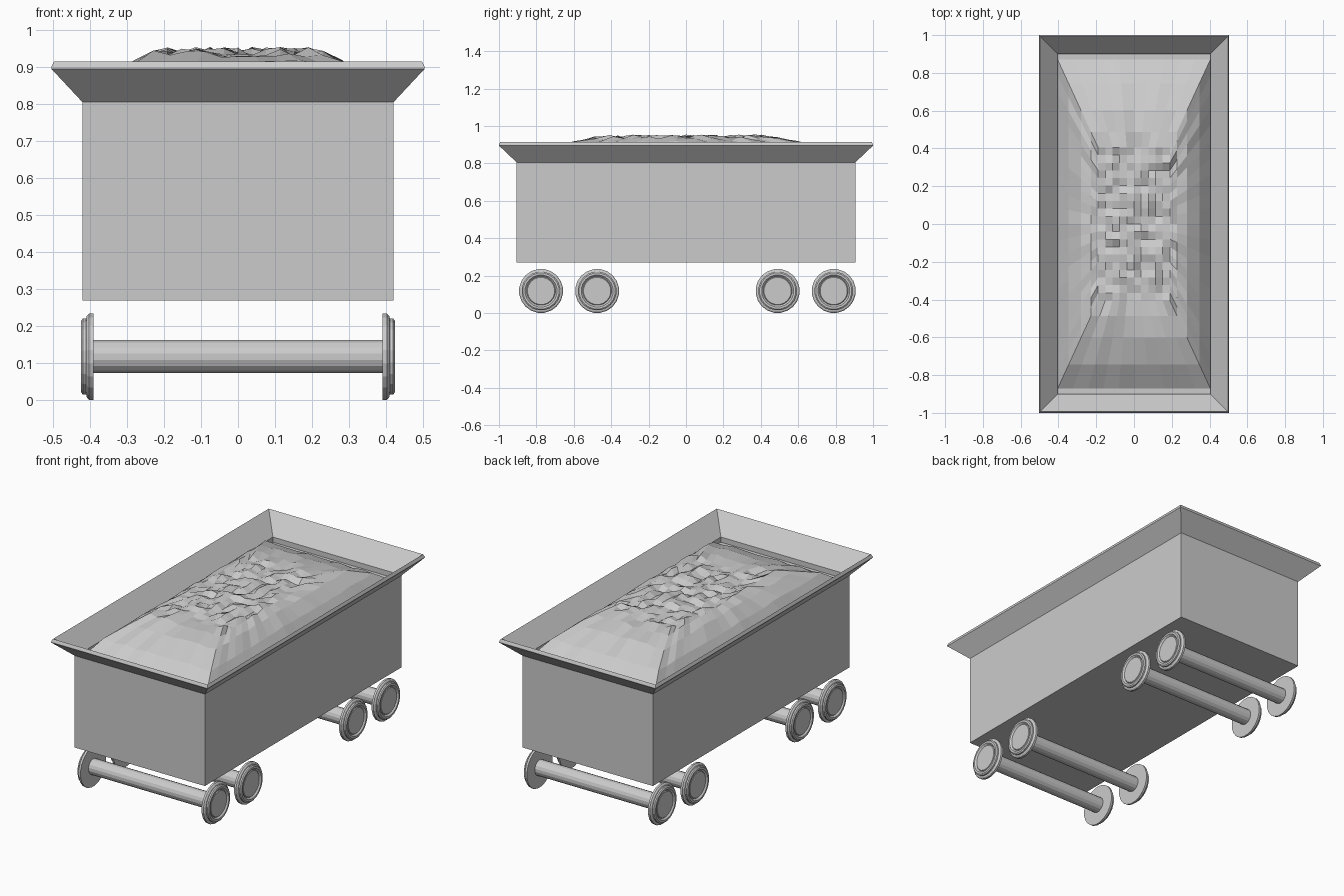
import bpy, bmesh, math, random

random.seed(7)
cube = bpy.data.objects.get("Cube")
if cube:
    bpy.data.objects.remove(cube, do_unlink=True)

grey = bpy.data.materials.new("plain_grey")
grey.use_nodes = True
GREY = (0.6, 0.6, 0.6, 1)
grey.diffuse_color = GREY
grey.node_tree.nodes["Principled BSDF"].inputs["Base Color"].default_value = GREY


def add_object(name, bm):
    bmesh.ops.recalc_face_normals(bm, faces=bm.faces)
    mesh = bpy.data.meshes.new(name)
    bm.to_mesh(mesh)
    bm.free()
    mesh.materials.append(grey)
    obj = bpy.data.objects.new(name, mesh)
    bpy.context.collection.objects.link(obj)
    return obj


def loft(name, rings):
    """Skin closed rings of points and cap both ends."""
    bm = bmesh.new()
    loops = [[bm.verts.new(p) for p in ring] for ring in rings]
    n = len(loops[0])
    for a, b in zip(loops, loops[1:]):
        for i in range(n):
            j = (i + 1) % n
            bm.faces.new((a[i], a[j], b[j], b[i]))
    bm.faces.new(loops[0])
    bm.faces.new(loops[-1])
    return add_object(name, bm)


def rectangle(hx, hy, z):
    return [(hx, hy, z), (-hx, hy, z), (-hx, -hy, z), (hx, -hy, z)]


def circle(x, r, y, z, sides):
    steps = [2 * math.pi * (i + 0.5) / sides for i in range(sides)]
    return [(x, y + r * math.cos(a), z + r * math.sin(a)) for a in steps]


# Wagon body: straight sides, flared rim, sloped inside and floor under the load
loft("wagon_body", [rectangle(*p) for p in (
    (0.42, 0.905, 0.27), (0.42, 0.905, 0.805), (0.504, 1.0, 0.895),
    (0.504, 1.0, 0.9), (0.497, 0.993, 0.915), (0.405, 0.9, 0.81),
    (0.405, 0.9, 0.78))])

# Wheels and axles
WHEEL_Z = 0.118
WHEEL_PROFILE = ((0.39, 0.118), (0.402, 0.118), (0.408, 0.112), (0.41, 0.104),
                 (0.419, 0.104), (0.424, 0.097), (0.424, 0.086),
                 (0.415, 0.077), (0.419, 0.073))
for place, y in (("front", -0.775), ("front_inner", -0.475),
                 ("rear_inner", 0.49), ("rear", 0.79)):
    loft(place + "_axle", [circle(x, 0.045, y, WHEEL_Z, 16) for x in (-0.395, 0.395)])
    for side, s in (("left", 1), ("right", -1)):
        loft(f"{place}_{side}_wheel",
             [circle(s * x, r, y, WHEEL_Z, 20) for x, r in WHEEL_PROFILE])

# Load: rough grid on top, with its border extruded outward into the slopes
NX, NY, CORE_X, CORE_Y = 10, 20, 0.19, 0.405
bm = bmesh.new()
grid = [[bm.verts.new((CORE_X * (2 * i / NX - 1), CORE_Y * (2 * j / NY - 1),
                       0.937 + random.uniform(-0.016, 0.017)))
         for j in range(NY + 1)] for i in range(NX + 1)]
for i in range(NX):
    for j in range(NY):
        bm.faces.new((grid[i][j], grid[i + 1][j], grid[i + 1][j + 1], grid[i][j + 1]))
border = ([grid[i][0] for i in range(NX)] + [grid[NX][j] for j in range(NY)]
          + [grid[i][NY] for i in range(NX, 0, -1)] + [grid[0][j] for j in range(NY, 0, -1)])
inner = border
for scale, z, rough in ((1.2, 0.934, 0.012), (1.48, 0.913, 0.006),
                        (1.82, 0.86, 0.006), (2.13, 0.78, 0)):
    outer = [bm.verts.new((v.co.x * scale, v.co.y * (scale + 0.02 * (scale - 1)),
                           z + random.uniform(-rough, rough))) for v in border]
    for k in range(len(border)):
        m = (k + 1) % len(border)
        bm.faces.new((inner[k], outer[k], outer[m], inner[m]))
    inner = outer
add_object("heaped_load", bm)
